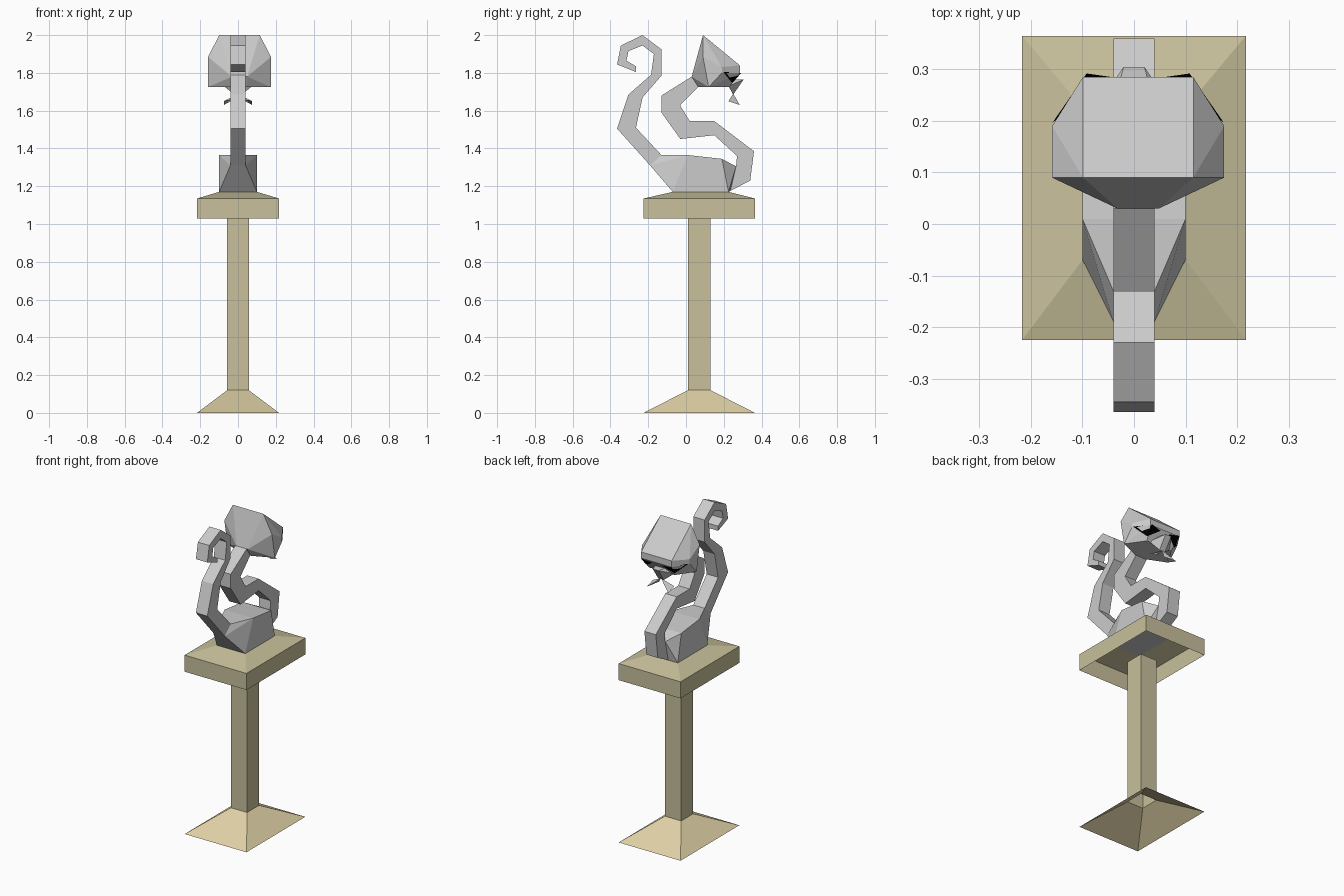
import bpy, bmesh


def material(name, rgb):
    m = bpy.data.materials.new(name)
    m.diffuse_color = (*rgb, 1)
    return m


def finish(name, bm, mat=None, recalc=True):
    if recalc:
        bmesh.ops.recalc_face_normals(bm, faces=bm.faces)
    me = bpy.data.meshes.new(name)
    bm.to_mesh(me)
    bm.free()
    ob = bpy.data.objects.new(name, me)
    bpy.context.collection.objects.link(ob)
    if mat:
        me.materials.append(mat)
    return ob


def shell(name, rings, mat):
    """Open rectangular shell through rings of (half x, y min, y max, z)."""
    bm = bmesh.new()
    loops = [[bm.verts.new(p) for p in ((-w, a, z), (w, a, z), (w, b, z), (-w, b, z))]
             for w, a, b, z in rings]
    for lo, hi in zip(loops, loops[1:]):
        for i in range(4):
            j = (i + 1) % 4
            bm.faces.new((lo[i], lo[j], hi[j], hi[i]))
    return finish(name, bm, mat, recalc=False)


def ribbon(name, pairs, w=0.04):
    """Square-section limb: each pair is its two edges (y, z) in side view."""
    bm = bmesh.new()
    loops = [[bm.verts.new(p) for p in ((-w, *a), (w, *a), (w, *b), (-w, *b))]
             for a, b in pairs]
    for lo, hi in zip(loops, loops[1:]):
        for i in range(4):
            j = (i + 1) % 4
            bm.faces.new((lo[i], lo[j], hi[j], hi[i]))
    bm.faces.new(loops[0])
    bm.faces.new(loops[-1])
    return finish(name, bm)


def hull(name, half, cx=0.0, mat=None):
    """Convex faceted solid from mirrored points."""
    bm = bmesh.new()
    for x, y, z in half:
        for s in ((-1, 1) if x else (1,)):
            bm.verts.new((cx + s * x, y, z))
    res = bmesh.ops.convex_hull(bm, input=bm.verts)
    loose = [v for v in bm.verts if not v.link_faces]
    bmesh.ops.delete(bm, geom=loose, context='VERTS')
    return finish(name, bm, mat)


def triangles(name, tris, cx=0.0, mat=None):
    """Mirrored loose triangles."""
    bm = bmesh.new()
    for tri in tris:
        for s in (1, -1):
            pts = tri if s > 0 else tri[::-1]
            bm.faces.new([bm.verts.new((cx + s * x, y, z)) for x, y, z in pts])
    return finish(name, bm, mat, recalc=False)


tan = material("tan", (0.74, 0.64, 0.38))
olive = material("olive", (0.58, 0.53, 0.33))
black = material("black", (0, 0, 0))

# Stand: hollow foot, post and tray
shell("foot", [(0.217, -0.225, 0.365, 0), (0.057, 0.01, 0.13, 0.12)], tan)
shell("post", [(0.057, 0.01, 0.13, 0.12), (0.057, 0.01, 0.13, 1.04)], olive)
shell("tray", [(0.217, -0.225, 0.365, 1.03), (0.217, -0.225, 0.365, 1.135),
               (0.1, -0.07, 0.225, 1.17)], olive)

# Body tapering to tail and neck roots
hull("body", [(0.1, -0.07, 1.17), (0.1, 0.225, 1.17), (0.1, 0.01, 1.365), (0.1, 0.19, 1.345),
              (0.04, -0.13, 1.365), (0.04, -0.19, 1.31), (0.04, 0.265, 1.305),
              (0.04, 0.235, 1.175)])

# Curled tail
ribbon("tail", [((-0.19, 1.31), (-0.13, 1.365)), ((-0.365, 1.505), (-0.265, 1.51)),
                ((-0.305, 1.685), (-0.23, 1.67)), ((-0.185, 1.79), (-0.13, 1.785)),
                ((-0.17, 1.90), (-0.13, 1.925)), ((-0.23, 1.945), (-0.23, 2.0)),
                ((-0.305, 1.915), (-0.345, 1.945)), ((-0.315, 1.865), (-0.365, 1.845)),
                ((-0.265, 1.835), (-0.265, 1.805))])

# Winding neck
ribbon("neck", [((0.225, 1.17), (0.265, 1.305)), ((0.34, 1.23), (0.265, 1.305)),
                ((0.36, 1.385), (0.27, 1.36)), ((0.15, 1.545), (0.15, 1.47)),
                ((0.02, 1.545), (-0.03, 1.45)), ((-0.03, 1.625), (-0.13, 1.59)),
                ((-0.03, 1.63), (-0.13, 1.68)), ((0.065, 1.725), (0.03, 1.78))])

# Faceted head
C = 0.008
hull("head", [(0.107, 0.09, 2.0), (0.107, 0.285, 1.84), (0.107, 0.285, 1.80),
              (0.167, 0.09, 1.885), (0.167, 0.12, 1.725), (0.167, 0.19, 1.83),
              (0.167, 0.19, 1.80), (0.09, 0.23, 1.725),
              (0.04, 0.03, 1.78), (0.04, 0.065, 1.725)], C)

# Dark eyes
triangles("eyes", [((0.166, 0.197, 1.805), (0.100, 0.245, 1.745), (0.100, 0.292, 1.80)),
                   ((0.100, 0.292, 1.80), (0.100, 0.245, 1.745), (0.03, 0.282, 1.79))], C, black)

# Nose and muzzle
hull("muzzle", [(0.02, 0.305, 1.765), (0.04, 0.23, 1.765), (0.075, 0.225, 1.73),
                (0.02, 0.25, 1.685)])

# Forked chin tuft
triangles("chin_tuft", [((0, 0.25, 1.69), (0.075, 0.285, 1.63), (0.075, 0.225, 1.65)),
                        ((0, 0.25, 1.69), (0.075, 0.225, 1.65), (0.02, 0.24, 1.66)),
                        ((0, 0.25, 1.69), (0.02, 0.24, 1.66), (0.075, 0.285, 1.63))])
